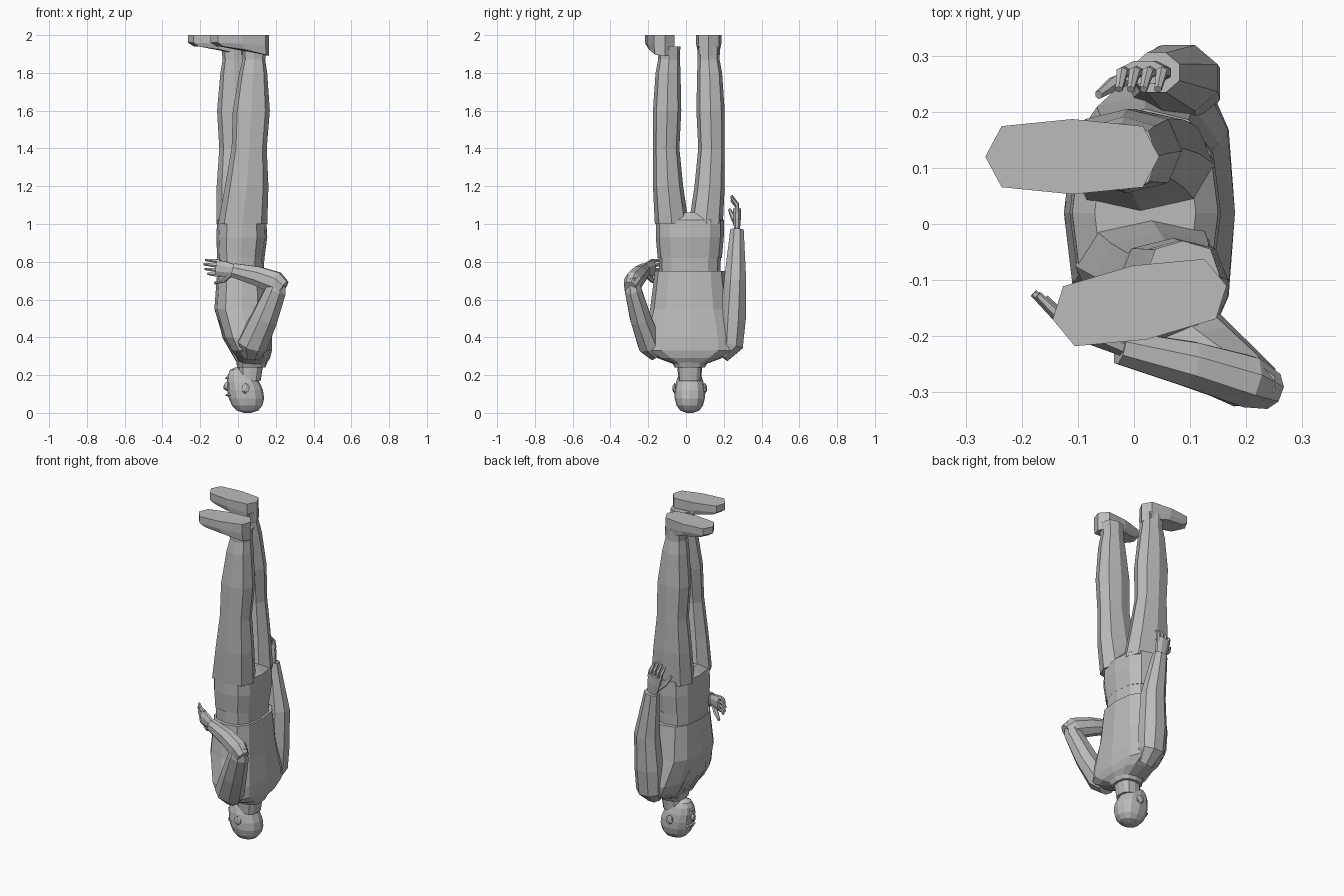
import bpy, bmesh, math
from mathutils import Vector

cube = bpy.data.objects.get("Cube")
if cube:
    bpy.data.objects.remove(cube)

grey = bpy.data.materials.new("plain grey")
grey.use_nodes = True
tone = (.5, .5, .5, 1)
grey.diffuse_color = tone
grey.node_tree.nodes["Principled BSDF"].inputs["Base Color"].default_value = tone


def finish(name, bm):
    """Turn a bmesh into a flat-shaded grey object."""
    bmesh.ops.recalc_face_normals(bm, faces=bm.faces)
    mesh = bpy.data.meshes.new(name)
    bm.to_mesh(mesh)
    bm.free()
    mesh.materials.append(grey)
    bpy.context.collection.objects.link(bpy.data.objects.new(name, mesh))


def skin(name, rings):
    """Bridge equal rings of points into a closed solid."""
    bm = bmesh.new()
    loops = [[bm.verts.new(point) for point in ring] for ring in rings]
    for lower, upper in zip(loops, loops[1:]):
        for i in range(len(lower)):
            bm.faces.new((lower[i - 1], lower[i], upper[i], upper[i - 1]))
    bm.faces.new(loops[0])
    bm.faces.new(loops[-1])
    finish(name, bm)


def oval(centre, along, across, sides, power, turn=0):
    """Ring of points on a squared-off oval with the two given half axes."""
    def squash(value):
        return math.copysign(abs(value) ** power, value)
    angles = [math.tau * (i + turn) / sides for i in range(sides)]
    return [centre + along * squash(math.cos(a)) + across * squash(math.sin(a)) for a in angles]


def level(height, middle, depth, width, across=.02, sides=12, power=.75):
    """Horizontal body section; depth and width are half sizes."""
    return oval(Vector((middle, across, height)), Vector((depth, 0, 0)),
                Vector((0, width, 0)), sides, power)


def limb(name, points, radii, side, flatness=1, sides=8):
    """Tapered tube through the points; side is the direction of full width."""
    points = [Vector(point) for point in points]
    rings = []
    for i, radius in enumerate(radii):
        along = points[min(i + 1, len(points) - 1)] - points[max(i - 1, 0)]
        broad = Vector(side)
        broad = (broad - broad.project(along)).normalized()
        thin = along.normalized().cross(broad)
        rings.append(oval(points[i], broad * radius, thin * radius * flatness, sides, 1, .5))
    skin(name, rings)


def lump(name, centre, size):
    """Small faceted ellipsoid for facial features."""
    bm = bmesh.new()
    bmesh.ops.create_icosphere(bm, subdivisions=1, radius=1)
    bmesh.ops.scale(bm, verts=bm.verts, vec=size)
    bmesh.ops.translate(bm, verts=bm.verts, vec=centre)
    finish(name, bm)


# Head: an egg that narrows and moves forward toward the chin
rings = []
for i in range(9):
    angle = math.pi * (i + .3) / 8.6
    t = (1 - math.cos(angle)) / 2
    swell = math.sin(angle) ** .7
    rings.append(level(height=.24 * t, middle=.05 - .05 * t * t,
                       depth=swell * (.1 - .02 * t * t), width=swell * (.09 - .02 * t), power=.9))
skin("head", rings)
skin("neck", [level(height=.17, middle=.06, depth=.06, width=.06),
              level(height=.3, middle=.07, depth=.07, width=.07)])

# Face, looking toward -x, and ears
lump("nose", centre=(-.06, .02, .14), size=(.02, .015, .025))
lump("brow", centre=(-.04, .02, .095), size=(.03, .05, .01))
lump("lips", centre=(-.05, .02, .185), size=(.02, .025, .01))
for word, side in (("right", 1), ("left", -1)):
    lump(word + "_ear", centre=(.04, .02 + side * .08, .13), size=(.025, .013, .03))

# Jacket from collar to hem, with lapels on the chest
skin("jacket", [level(height=.26, middle=.08, depth=.07, width=.09),
                level(height=.29, middle=.08, depth=.09, width=.17),
                level(height=.33, middle=.07, depth=.11, width=.25),
                level(height=.4, middle=.05, depth=.13, width=.25),
                level(height=.55, middle=.02, depth=.145, width=.21),
                level(height=.75, middle=.02, depth=.13, width=.185)])
skin("collar", [level(height=.24, middle=.07, depth=.075, width=.08),
                level(height=.28, middle=.075, depth=.085, width=.1)])
for word, side in (("right", 1), ("left", -1)):
    limb(word + "_lapel", side=(0, 1, 0), flatness=.3, sides=6, radii=(.025, .04, .01),
         points=[(0, .02 + side * .06, .27), (-.07, .02 + side * .07, .4),
                 (-.12, .02 + side * .01, .57)])

# Waistband and hips
skin("waistband", [level(height=.7, middle=.015, depth=.12, width=.16),
                   level(height=.83, middle=.015, depth=.125, width=.165)])
skin("hips", [level(height=.82, middle=.015, depth=.125, width=.17),
              level(height=.93, middle=.02, depth=.135, width=.18),
              level(height=1.02, middle=.02, depth=.13, width=.18),
              level(height=1.06, middle=.02, depth=.09, width=.14)])


def leg(name, side, hip, ankle):
    """Trouser leg whose middle leans from hip to ankle."""
    def section(height, depth, width, spread):
        t = (height - 1) ** .7
        return level(height, hip + (ankle - hip) * t, depth, width,
                     across=.015 + side * spread, sides=8, power=.8)
    skin(name, [section(height=1, depth=.13, width=.09, spread=.09),
                section(height=1.2, depth=.115, width=.08, spread=.11),
                section(height=1.4, depth=.093, width=.07, spread=.12),
                section(height=1.6, depth=.098, width=.075, spread=.115),
                section(height=1.8, depth=.074, width=.066, spread=.11),
                section(height=1.87, depth=.06, width=.058, spread=.105),
                section(height=1.94, depth=.065, width=.06, spread=.105)])


leg("left_leg", side=-1, hip=.025, ankle=.09)
leg("right_leg", side=1, hip=.015, ankle=-.025)


def shoe(name, heel, toe, width):
    """Flat sole with an instep that rises toward the heel."""
    heel, toe = Vector(heel), Vector(toe)
    along = (toe - heel) / 2
    across = Vector((-along.y, along.x, 0)).normalized() * width
    def ring(scale, drop, rise):
        points = oval(heel + along * scale, along * scale, across * scale, 8, .6)
        for p in points:
            reach = (p - heel).dot(along) / along.length_squared / 2
            p.z -= drop + rise * max(0, 1 - reach * 1.5)
        return points
    skin(name, [ring(scale=1, drop=0, rise=0), ring(scale=1, drop=.04, rise=.02),
                ring(scale=.9, drop=.06, rise=.05)])


shoe("right_shoe", heel=(.045, .12, 2), toe=(-.265, .12, 2), width=.067)
shoe("left_shoe", heel=(.165, -.11, 2), toe=(-.145, -.17, 2), width=.067)


def hand(word, wrist, reach, thumbward, curl):
    """Palm, four curled fingers and a thumb; reach runs wrist to fingertip."""
    wrist, reach, thumbward, curl = map(Vector, (wrist, reach, thumbward, curl))
    limb(word + "_palm", [wrist - reach * .1, wrist + reach * .3, wrist + reach * .6],
         radii=(.03, .043, .045), side=thumbward, flatness=.5)
    for i, finger in enumerate(("little", "ring", "middle", "index")):
        root = wrist + reach * .5 + thumbward * (i - 1.5) * .024
        length = .4 + .1 * math.sin(i + .5)
        limb(word + "_" + finger + "_finger",
             [root, root + reach * length / 2, root + reach * length + curl * .03],
             radii=(.012, .011, .007), side=thumbward, sides=6)
    limb(word + "_thumb", [wrist + reach * .1 + thumbward * .02,
                           wrist + reach * .35 + thumbward * .06 + curl * .02,
                           wrist + reach * .6 + thumbward * .08 + curl * .04],
         radii=(.014, .014, .008), side=thumbward, sides=6)


# Straight right arm
limb("right_arm", side=(1, 0, 0), flatness=.85, radii=(.05, .08, .085, .075, .045),
     points=[(.08, .19, .3), (.075, .24, .36), (.075, .25, .5), (.08, .26, .7), (.04, .27, .97)])
hand("right", wrist=(.035, .27, .97), reach=(-.03, 0, .18), thumbward=(-1, 0, 0), curl=(0, -1, 0))

# Bent left arm, with the hand in front of the waist
limb("left_upper_arm", side=(1, 0, 0), flatness=.8, radii=(.05, .085, .075, .06, .04),
     points=[(.07, -.15, .3), (.075, -.19, .36), (.14, -.24, .5), (.2, -.28, .65),
             (.215, -.285, .72)])
limb("left_forearm", side=(0, 0, 1), flatness=.8, radii=(.045, .062, .055, .04),
     points=[(.24, -.295, .66), (.2, -.28, .69), (.1, -.25, .725), (-.025, -.22, .755)])
hand("left", wrist=(-.02, -.22, .755), reach=(-.15, .07, .02), thumbward=(0, 0, -1),
     curl=(-.3, .9, 0))
